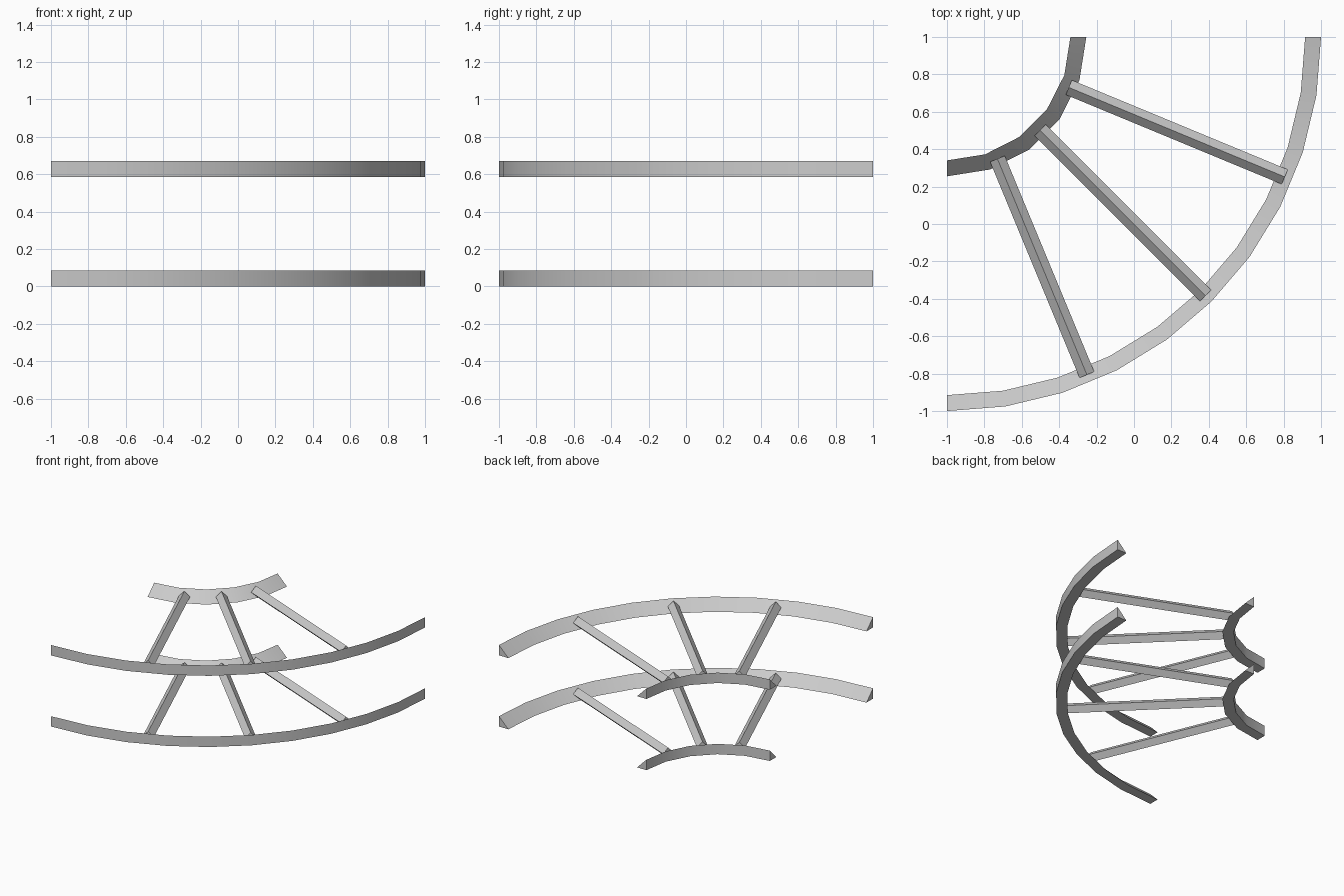
import bpy, bmesh
from math import cos, sin, pi, radians

if "Cube" in bpy.data.objects:
    bpy.data.objects.remove(bpy.data.objects["Cube"])

CX, CY = -1.0, 1.0      # centre of the quarter-circle bend
H = 0.085               # height of every bar
LEVELS = {"lower": 0.0, "upper": 0.585}


def finish(name, bm):
    bmesh.ops.recalc_face_normals(bm, faces=bm.faces)
    mesh = bpy.data.meshes.new(name)
    bm.to_mesh(mesh)
    bm.free()
    ob = bpy.data.objects.new(name, mesh)
    bpy.context.collection.objects.link(ob)
    bpy.context.view_layer.objects.active = ob
    ob.select_set(True)
    bpy.ops.object.shade_smooth_by_angle(angle=radians(30))
    ob.select_set(False)


def skin(name, rings):
    """Bridge consecutive cross-sections and cap both ends."""
    bm = bmesh.new()
    loops = [[bm.verts.new(p) for p in ring] for ring in rings]
    n = len(loops[0])
    for a, b in zip(loops, loops[1:]):
        for i in range(n):
            j = (i + 1) % n
            bm.faces.new((a[i], a[j], b[j], b[i]))
    bm.faces.new(loops[0])
    bm.faces.new(loops[-1])
    finish(name, bm)


def rail(name, profile, segments, z0):
    rings = []
    for k in range(segments + 1):
        a = -pi / 2 * k / segments
        rings.append([(CX + r * cos(a), CY + r * sin(a), z0 + z) for r, z in profile])
    skin(name, rings)


def spoke(name, degrees, z0, r0=0.705, r1=1.955):
    a, h = -radians(degrees), H / 2
    diamond = [(h, 0), (0, h), (-h, 0), (0, -h)]
    rings = [[(CX + r * cos(a) - s * sin(a), CY + r * sin(a) + s * cos(a), z0 + h + z)
              for s, z in diamond] for r in (r0, r1)]
    skin(name, rings)


for level, z in LEVELS.items():
    # wedge-shaped rails whose slopes face each other
    rail(level + "_outer_rail", [(2.0, 0), (2.0, H), (2.0 - H, 0)], 10, z)
    rail(level + "_inner_rail", [(0.66, 0), (0.66, H), (0.66 + H, 0)], 5, z)
    # diamond-section cross bars
    for i, deg in enumerate((22.5, 45, 67.5)):
        spoke(f"{level}_cross_bar_{i + 1}", deg, z)
